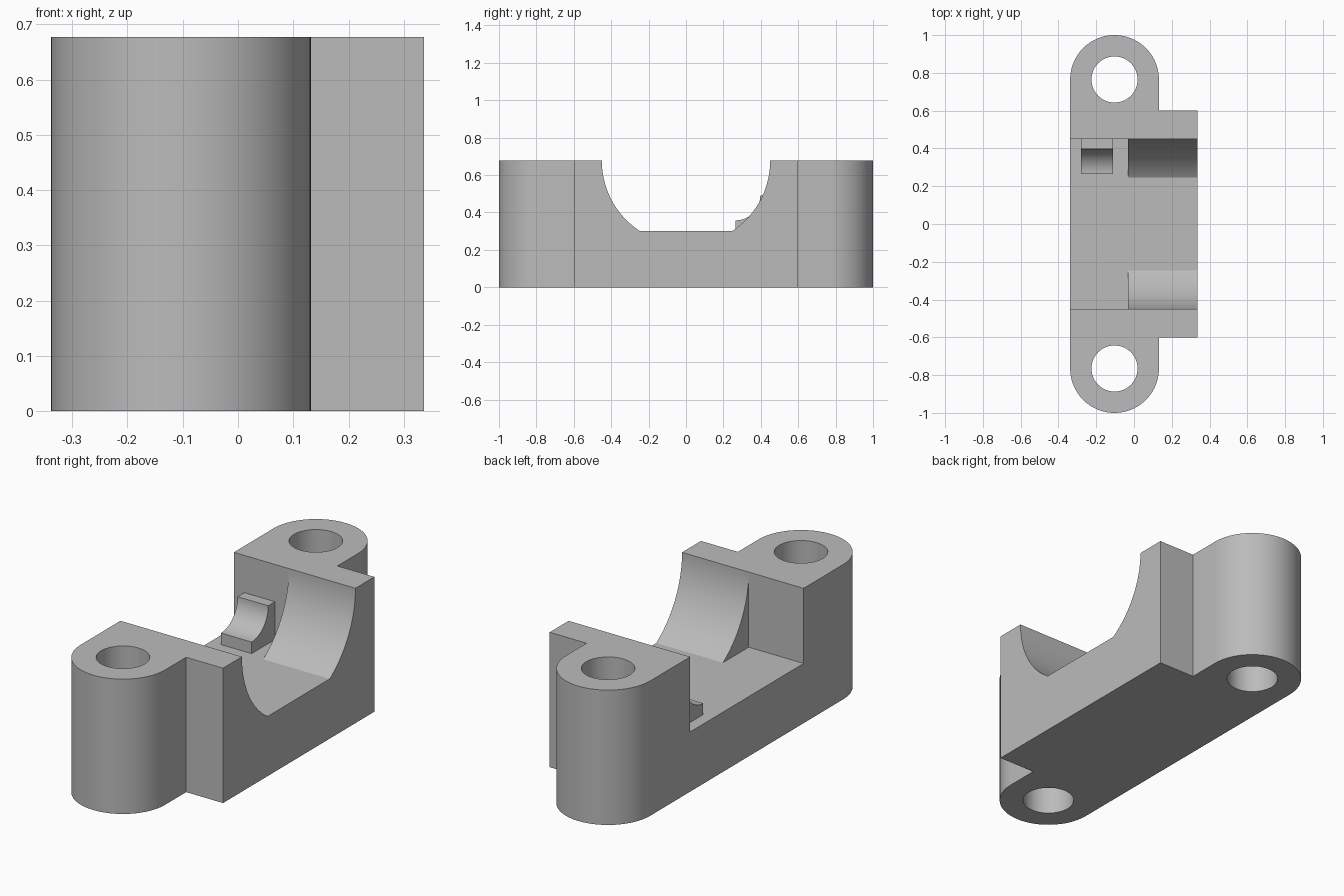
import bpy
import bmesh
from math import pi, sin, cos, sqrt, radians

cube = bpy.data.objects.get("Cube")
if cube:
    bpy.data.objects.remove(cube, do_unlink=True)

HEIGHT, FLOOR = 0.677, 0.30
HALF_X, FLANGE_Y = 0.337, 0.60
LUG_X, LUG_Y, LUG_R, HOLE_R = -0.103, 0.765, 0.235, 0.122
SADDLE_R, STEP_X = 0.45, -0.033

grey = bpy.data.materials.new("plain grey")
grey.use_nodes = True
grey.diffuse_color = (0.5, 0.5, 0.5, 1)
grey.node_tree.nodes["Principled BSDF"].inputs["Base Color"].default_value = (0.5, 0.5, 0.5, 1)


def arc(cx, cy, r, start, end, steps):
    return [(cx + r * cos(start + (end - start) * i / steps),
             cy + r * sin(start + (end - start) * i / steps)) for i in range(steps + 1)]


def prism(name, profile, low, high, axis):
    """Extrude a closed profile along z (profile in xy) or x (profile in yz)."""
    def place(a, b, c):
        return (a, b, c) if axis == "z" else (c, a, b)
    bm = bmesh.new()
    face = bm.faces.new([bm.verts.new(place(a, b, low)) for a, b in profile])
    top = bmesh.ops.extrude_face_region(bm, geom=[face])["geom"]
    bmesh.ops.translate(bm, vec=place(0, 0, high - low),
                        verts=[v for v in top if isinstance(v, bmesh.types.BMVert)])
    bmesh.ops.recalc_face_normals(bm, faces=bm.faces[:])
    mesh = bpy.data.meshes.new(name)
    bm.to_mesh(mesh)
    bm.free()
    mesh.materials.append(grey)
    obj = bpy.data.objects.new(name, mesh)
    bpy.context.collection.objects.link(obj)
    return obj


def activate(obj):
    bpy.ops.object.select_all(action="DESELECT")
    obj.select_set(True)
    bpy.context.view_layer.objects.active = obj


def cut(target, cutter):
    mod = target.modifiers.new("cut", "BOOLEAN")
    mod.operation = "DIFFERENCE"
    mod.solver = "EXACT"
    mod.object = cutter
    cutter.hide_render = True
    activate(target)
    bpy.ops.object.modifier_apply(modifier=mod.name)
    bpy.data.objects.remove(cutter, do_unlink=True)


# Body: a round lug at each end and a flange along the left side
lug_edge = LUG_X + LUG_R
outline = ([(HALF_X, -FLANGE_Y), (HALF_X, FLANGE_Y), (lug_edge, FLANGE_Y)]
           + arc(LUG_X, LUG_Y, LUG_R, 0, pi, 48)
           + arc(LUG_X, -LUG_Y, LUG_R, pi, 2 * pi, 48)
           + [(lug_edge, -FLANGE_Y)])
body = prism("clamp_body", outline, 0, HEIGHT, "z")

# Bolt holes
for side in (-1, 1):
    ring = arc(LUG_X, side * LUG_Y, HOLE_R, 0, 2 * pi, 48)[:-1]
    cut(body, prism("bolt_hole_cutter", ring, -0.1, HEIGHT + 0.1, "z"))

# Square pocket on the right, round saddle with a flat floor on the left
pocket = [(-SADDLE_R, FLOOR), (SADDLE_R, FLOOR), (SADDLE_R, 0.8), (-SADDLE_R, 0.8)]
cut(body, prism("pocket_cutter", pocket, -0.5, STEP_X, "x"))
drop = HEIGHT - FLOOR
half_floor = sqrt(SADDLE_R ** 2 - drop ** 2)
lowest = -pi / 2 + math_angle if (math_angle := 0) else -pi / 2
wall = [(y, z) for y, z in arc(0, HEIGHT, SADDLE_R, lowest, 0, 48) if z > FLOOR + 0.002]
right_wall = [(half_floor, FLOOR)] + wall + [(SADDLE_R, 0.8)]
left_wall = [(-y, z) for y, z in reversed(right_wall)]
cut(body, prism("saddle_cutter", right_wall + left_wall, STEP_X - 0.001, 0.5, "x"))

# Small stop with a hollow face against the rear pocket wall
stop_profile = ([(SADDLE_R + 0.01, FLOOR - 0.01), (0.265, FLOOR - 0.01)]
                + arc(0.265, 0.49, 0.132, -pi / 2, 0, 20)
                + [(SADDLE_R + 0.01, 0.49)])
stop = prism("locating_stop", stop_profile, -0.28, -0.11, "x")

for part in (body, stop):
    activate(part)
    bpy.ops.object.shade_smooth_by_angle(angle=radians(30))
